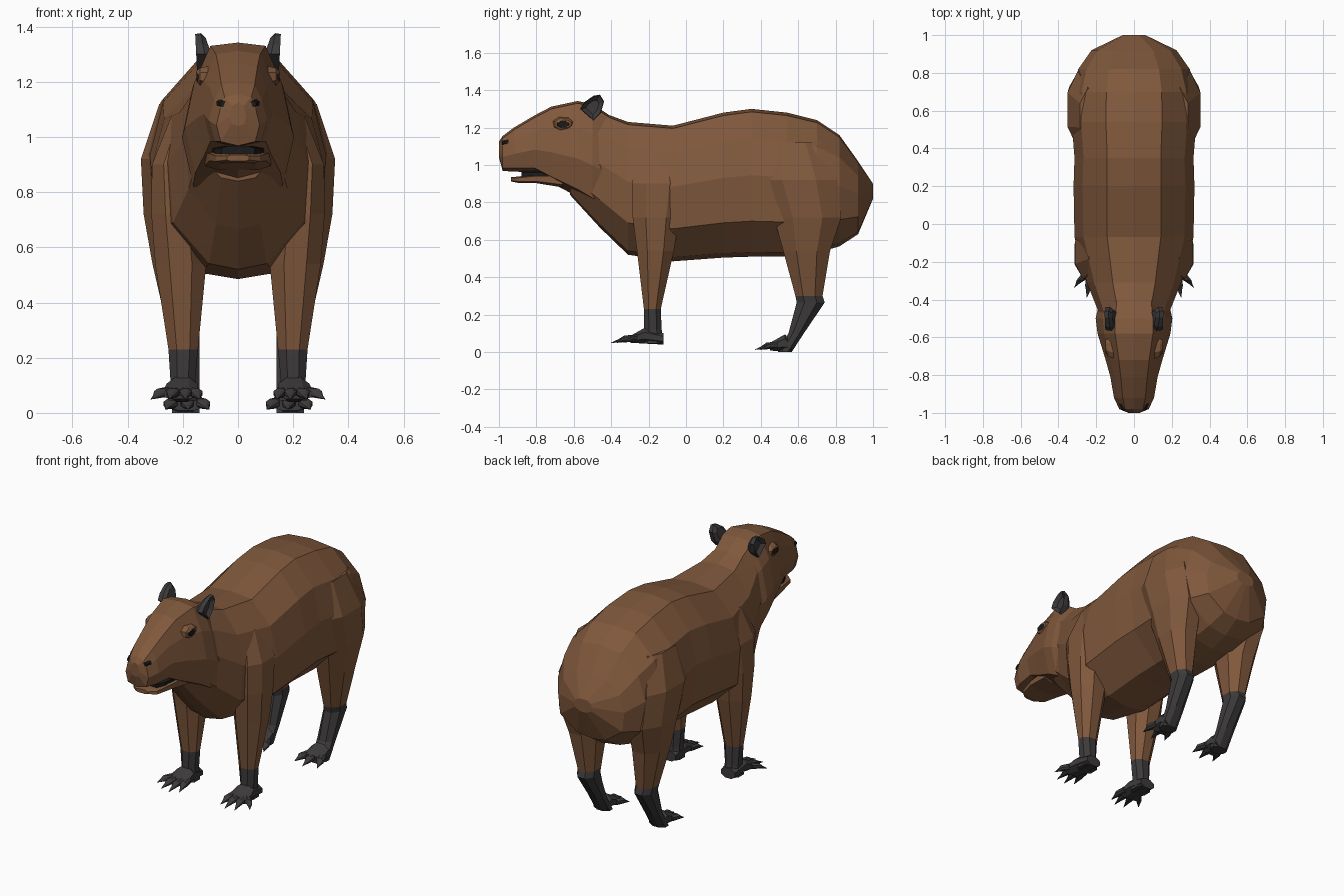
import bpy
import bmesh
from mathutils import Vector

cube = bpy.data.objects.get("Cube")
if cube:
    bpy.data.objects.remove(cube)


def material(name, colour):
    m = bpy.data.materials.new(name)
    m.use_nodes = True
    m.diffuse_color = (*colour, 1)
    bsdf = next(n for n in m.node_tree.nodes if n.type == 'BSDF_PRINCIPLED')
    bsdf.inputs["Base Color"].default_value = (*colour, 1)
    bsdf.inputs["Roughness"].default_value = 0.9
    return m


FUR = material("brown fur", (0.215, 0.098, 0.045))
DARK = material("dark grey skin", (0.046, 0.042, 0.042))
BLACK = material("near black", (0.012, 0.011, 0.012))


def ring(axis, p, a0, a1, b0, b1, c=0.28):
    """Chamfered rectangle (eight points) across the given axis."""
    unit = [(c, 0), (1 - c, 0), (1, c), (1, 1 - c),
            (1 - c, 1), (c, 1), (0, 1 - c), (0, c)]
    points = []
    for u, v in unit:
        a, b = a0 + u * (a1 - a0), b0 + v * (b1 - b0)
        points.append({'x': (p, a, b), 'y': (a, p, b), 'z': (a, b, p)}[axis])
    return points


def half_ring(y, half):
    """Closed symmetric section from its +x half, top to bottom."""
    full = half + [(-x, z) for x, z in reversed(half[1:-1])]
    return [(x, y, z) for x, z in full]


def loft(name, rings, mats, mirror=False, rule=None):
    """Skin a row of equal sections, capped at both ends."""
    bm = bmesh.new()
    rows = [[bm.verts.new(p) for p in r] for r in rings]
    n = len(rows[0])
    for r, s in zip(rows, rows[1:]):
        for i in range(n):
            j = (i + 1) % n
            bm.faces.new((r[i], r[j], s[j], s[i]))
    bm.faces.new(rows[0])
    bm.faces.new(rows[-1])
    bmesh.ops.recalc_face_normals(bm, faces=bm.faces)
    if rule:
        for f in bm.faces:
            f.material_index = int(rule(f.calc_center_median()))
    mesh = bpy.data.meshes.new(name)
    bm.to_mesh(mesh)
    bm.free()
    for m in mats:
        mesh.materials.append(m)
    obj = bpy.data.objects.new(name, mesh)
    bpy.context.collection.objects.link(obj)
    if mirror:
        obj.modifiers.new("mirror", 'MIRROR').use_clip = False
    return obj


# Trunk: y, top, bottom, half width
def trunk_section(y, top, low, w):
    shape = [(0, 1), (.45, .98), (.85, .8), (1, .55), (.94, .24), (.42, .03), (0, 0)]
    return half_ring(y, [(a * w, low + b * (top - low)) for a, b in shape])


trunk = [(-.62, 1.25, .84, .15), (-.46, 1.285, .665, .19), (-.31, 1.23, .52, .25),
         (-.07, 1.21, .485, .315), (.2, 1.28, .505, .32), (.35, 1.3, .51, .315),
         (.54, 1.28, .51, .33), (.7, 1.24, .53, .325), (.82, 1.16, .565, .295),
         (.92, 1.02, .63, .225), (1, .9, .82, .06)]
loft("trunk", [trunk_section(*t) for t in trunk], [FUR])


# Head: y, top, bottom, half width of crown, half width of cheek
def head_section(y, top, low, crown, w):
    h = top - low
    return half_ring(y, [(0, top), (crown, top - .012), (w * .82, low + .72 * h),
                         (w, low + .4 * h), (w * .8, low + .08 * h), (0, low)])


head = [(-.4, 1.26, .74, .09, .18), (-.5, 1.325, .78, .1, .203),
        (-.58, 1.342, .83, .1, .193), (-.72, 1.312, .905, .08, .15),
        (-.81, 1.265, .96, .07, .125), (-.92, 1.2, .965, .06, .106),
        (-.98, 1.155, .968, .048, .078), (-1, 1.125, 1.04, .02, .03)]
loft("head", [head_section(*s) for s in head], [FUR])

# Lower jaw and the dark gap of the mouth
jaw = [(-.66, .12, .88, .955), (-.8, .105, .903, .95),
       (-.9, .08, .905, .938), (-.935, .04, .912, .935)]
loft("lower_jaw", [ring('y', y, -w, w, a, b, .2) for y, w, a, b in jaw], [FUR])
loft("mouth_lining", [ring('y', y, -w, w, .93, .967, .2)
                      for y, w in [(-.7, .1), (-.83, .085), (-.88, .06)]], [BLACK])

# Eyes: brown lids around a dark eyeball
loft("eyelids", [ring('x', .09, -.72, -.59, 1.175, 1.26),
                 ring('x', .138, -.7, -.605, 1.187, 1.25),
                 ring('x', .15, -.675, -.615, 1.2, 1.24)], [FUR], True)
loft("eyeballs", [ring('x', .12, -.7, -.62, 1.198, 1.236),
                  ring('x', .151, -.685, -.627, 1.202, 1.234)], [BLACK], True)

# Nostrils: thin slanted plates on the nose
loft("nostrils", [ring('y', -.95, .04, .078, 1.108, 1.137),
                  ring('y', -.984, .036, .066, 1.108, 1.13)], [BLACK], True)

# Ears: leaf outline (y, z) with a dished outer face
outline = [(-.565, 1.3), (-.545, 1.335), (-.495, 1.37), (-.46, 1.376),
           (-.438, 1.34), (-.455, 1.28), (-.495, 1.235)]
centre = Vector((-.5, 1.31))


def ear_section(x, scale, lean):
    pts = [centre + (Vector(p) - centre) * scale for p in outline]
    return [(x + lean * (p.y - centre.y), p.x, p.y) for p in pts]


loft("ears", [ear_section(.1, .75, .35), ear_section(.122, 1, .2),
              ear_section(.152, .95, .05), ear_section(.132, .55, .05)], [DARK], True)

# Legs: z, inner x, outer x, front y, back y; dark below the given height
legs = {
    "front_legs": (.23, [(1.08, .14, .24, -.24, -.04), (.9, .16, .312, -.29, -.01),
                         (.72, .13, .314, -.285, -.035), (.54, .115, .3, -.262, -.065),
                         (.23, .145, .252, -.225, -.135), (.12, .155, .245, -.225, -.13),
                         (.045, .15, .25, -.24, -.12)]),
    "hind_legs": (.3, [(1.12, .14, .285, .43, .72), (.92, .16, .352, .4, .81),
                       (.72, .13, .342, .47, .83), (.54, .12, .31, .52, .77),
                       (.3, .14, .255, .585, .73), (.265, .14, .25, .592, .742),
                       (.1, .14, .24, .548, .63), (0, .14, .24, .49, .565)]),
}
for name, (ankle, rows) in legs.items():
    loft(name, [ring('z', *r) for r in rows], [FUR, DARK], True,
         lambda c, h=ankle: c.z < h - .001)

# Paws: y, inner x, outer x, bottom z, top z
paws = {
    "front_paws": [(-.12, .155, .25, .04, .1), (-.22, .147, .258, .045, .13),
                   (-.3, .14, .275, .05, .085)],
    "hind_paws": [(.565, .145, .235, 0, .05), (.53, .135, .245, .002, .095),
                  (.45, .125, .25, .008, .05)],
}
for name, rows in paws.items():
    loft(name, [ring('y', *r) for r in rows], [DARK], True)


# Toes: a knuckled wedge ending in a pointed claw
def toe(name, base, tip, r):
    base, tip = Vector(base), Vector(tip)
    rows = []
    for t, size, lift in [(0, 1, 0), (.5, .9, .008), (.72, .45, .003), (1, .06, 0)]:
        p = base.lerp(tip, t)
        s = r * size
        rows.append(ring('y', p.y, p.x - s, p.x + s, p.z + lift - s * .7, p.z + lift + s * .8))
    loft(name, rows, [DARK], True)


front_toes = [(.16, .14, -.37), (.19, .19, -.4), (.225, .25, -.39), (.25, .315, -.335)]
hind_toes = [(.145, .105, .4), (.185, .18, .37), (.23, .262, .395)]
for i, (x0, x1, y) in enumerate(front_toes):
    toe(f"front_toe_{i + 1}", (x0, -.26, .075), (x1, y, .05), .024)
for i, (x0, x1, y) in enumerate(hind_toes):
    toe(f"hind_toe_{i + 1}", (x0, .49, .035), (x1, y, .013), .026)
